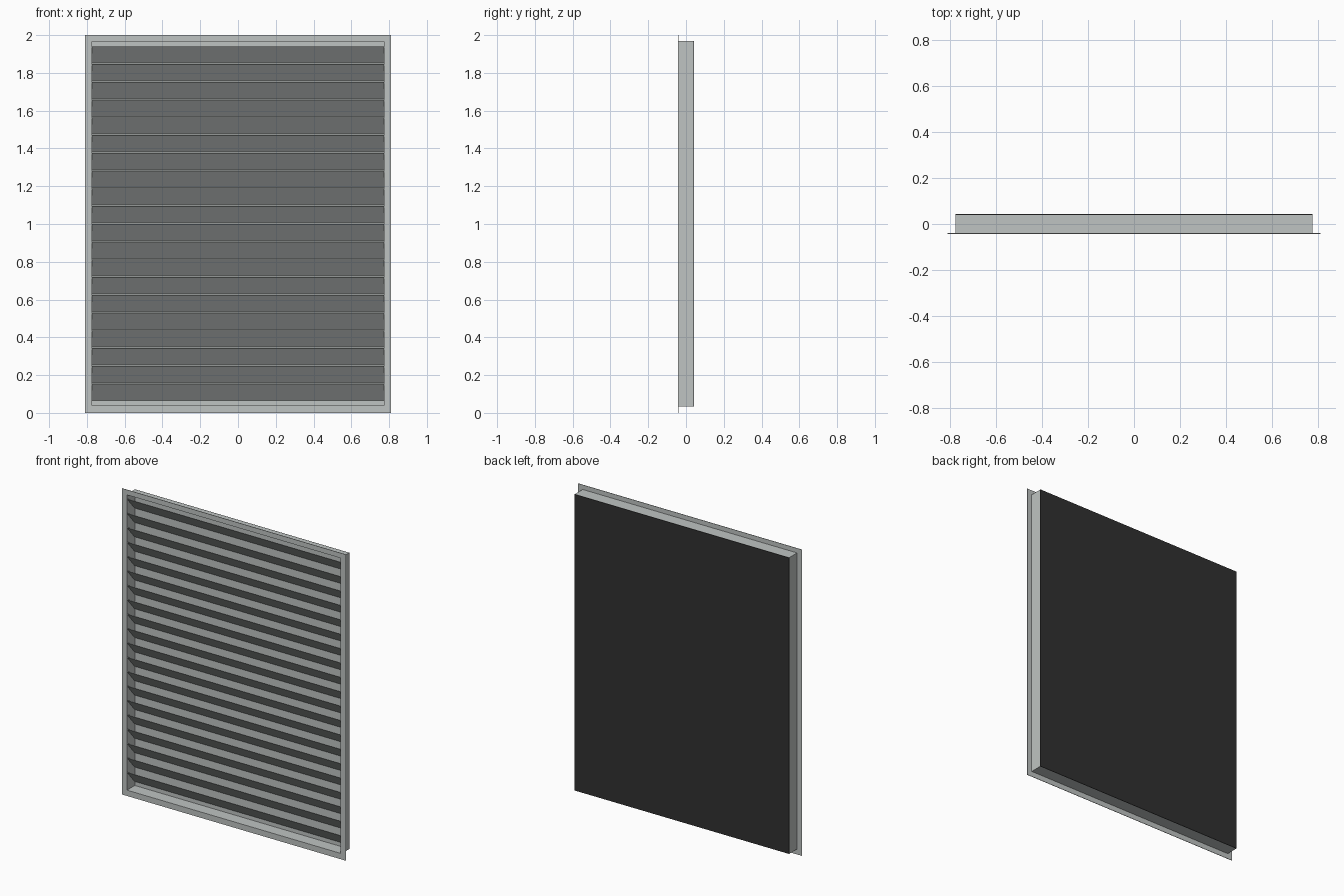
import bpy
import math
from mathutils import Vector

if "Cube" in bpy.data.objects:
    bpy.data.objects.remove(bpy.data.objects["Cube"])


def material(name, rgb):
    mat = bpy.data.materials.new(name)
    mat.use_nodes = True
    mat.diffuse_color = (*rgb, 1)
    mat.node_tree.nodes["Principled BSDF"].inputs["Base Color"].default_value = (*rgb, 1)
    return mat


METAL = material("pale grey metal", (0.52, 0.55, 0.54))
BLACK = material("black backing", (0.03, 0.03, 0.03))

W, OUT_W = 0.775, 0.81          # half widths of duct and flange
LOW, HIGH = 0.035, 1.97         # duct bottom and top
FRONT, BACK = -0.043, 0.043
T = 0.003                       # sheet thickness


def box(name, lo, hi, mat):
    """Axis-aligned sheet between two corners."""
    lo, hi = Vector(lo), Vector(hi)
    bpy.ops.mesh.primitive_cube_add(size=1, location=(lo + hi) / 2)
    obj = bpy.context.object
    obj.name = name
    obj.scale = hi - lo
    bpy.ops.object.transform_apply(location=False, rotation=False, scale=True)
    obj.data.materials.append(mat)
    return obj


# Front flange and duct walls
for side, s in (("left", 1), ("right", -1)):
    xs = sorted((s * W, s * OUT_W))
    box(f"flange_{side}", (xs[0], FRONT, 0), (xs[1], FRONT + T, 2), METAL)
    xs = sorted((s * W, s * (W - T)))
    box(f"wall_{side}", (xs[0], FRONT, LOW), (xs[1], BACK - T, HIGH), METAL)
box("flange_bottom", (-W, FRONT, 0), (W, FRONT + T, LOW), METAL)
box("flange_top", (-W, FRONT, HIGH), (W, FRONT + T, 2), METAL)
box("wall_bottom", (-W, FRONT, LOW), (W, BACK - T, LOW + T), METAL)
box("wall_top", (-W, FRONT, HIGH - T), (W, BACK - T, HIGH), METAL)

# Back plate: pale inside, black outside
box("inner_back", (-W, BACK - 2 * T, LOW), (W, BACK - T, HIGH), METAL)
box("outer_back", (-W, BACK - T, LOW), (W, BACK, HIGH), BLACK)

# Louvre slats, falling from the front edge towards the back
COUNT, PITCH, DROP = 20, 0.094, 0.087
DEPTH = BACK - FRONT - 0.01
slope = math.atan2(DROP, DEPTH)
length = math.hypot(DROP, DEPTH)
for i in range(COUNT):
    slat = box(f"slat_{i + 1}", (-W + T, -length / 2, -T / 2), (W - T, length / 2, T / 2), METAL)
    slat.location = (0, FRONT + 0.002 + DEPTH / 2, 1.94 - DROP / 2 - i * PITCH)
    slat.rotation_euler.x = -slope
